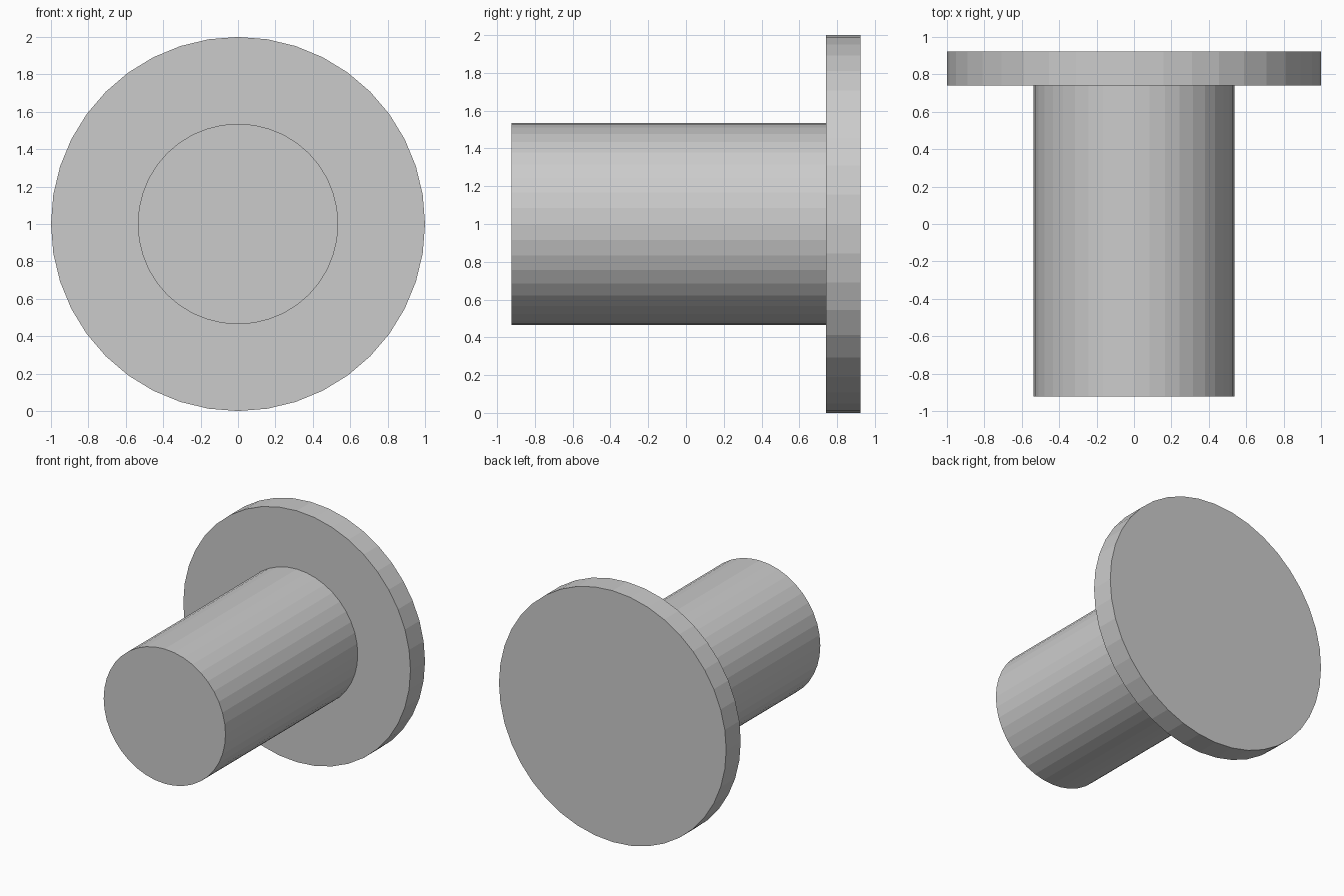
import bpy
from math import pi

cube = bpy.data.objects.get("Cube")
if cube:
    bpy.data.objects.remove(cube, do_unlink=True)

SIDES = 40
CENTRE_Z = 1.0

# Single plain grey
grey = bpy.data.materials.new("light grey")
grey.use_nodes = True
colour = (0.6, 0.6, 0.6, 1.0)
grey.diffuse_color = colour
grey.node_tree.nodes["Principled BSDF"].inputs["Base Color"].default_value = colour


def disc(name, radius, y_front, y_back):
    """Flat-shaded cylinder lying along y."""
    bpy.ops.mesh.primitive_cylinder_add(
        vertices=SIDES, radius=radius, depth=y_back - y_front,
        location=(0, (y_front + y_back) / 2, CENTRE_Z), rotation=(pi / 2, 0, 0))
    part = bpy.context.object
    part.name = name
    part.data.materials.append(grey)
    return part


# Round shaft at the front, wide flange at the back
disc("shaft", 0.536, -0.923, 0.74)
disc("flange", 1.0, 0.74, 0.923)
